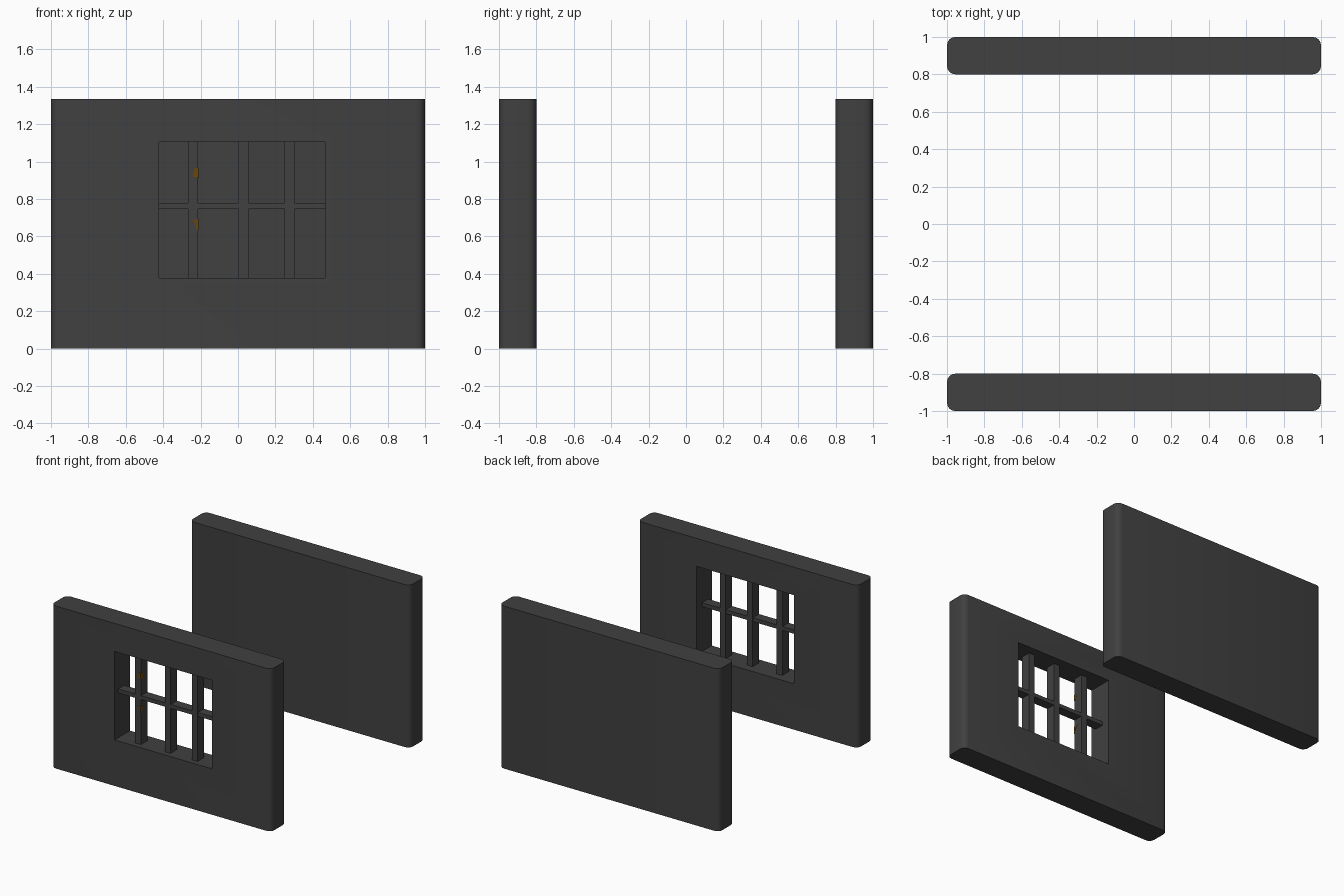
import bpy, bmesh, math
from mathutils import Vector

if "Cube" in bpy.data.objects:
    bpy.data.objects.remove(bpy.data.objects["Cube"])


def material(name, rgb):
    m = bpy.data.materials.new(name)
    m.diffuse_color = (*rgb, 1)
    m.use_nodes = True
    m.node_tree.nodes["Principled BSDF"].inputs["Base Color"].default_value = m.diffuse_color
    return m


STONE = material("dark grey", (0.052, 0.052, 0.052))
RUST = material("rust ochre", (0.14, 0.062, 0.002))


def finish(name, bm, mat):
    bmesh.ops.recalc_face_normals(bm, faces=bm.faces)
    me = bpy.data.meshes.new(name)
    bm.to_mesh(me)
    bm.free()
    me.materials.append(mat)
    ob = bpy.data.objects.new(name, me)
    bpy.context.collection.objects.link(ob)
    return ob


def box(name, lo, hi, mat=STONE, round_r=0):
    bm = bmesh.new()
    bmesh.ops.create_cube(bm, size=1)
    lo, hi = Vector(lo), Vector(hi)
    for v in bm.verts:
        v.co = Vector((lo[i] + (v.co[i] + 0.5) * (hi[i] - lo[i]) for i in range(3)))
    if round_r:
        # round only the upright corners
        up = [e for e in bm.edges if abs(e.verts[0].co.z - e.verts[1].co.z) > 0.1]
        bmesh.ops.bevel(bm, geom=up, offset=round_r, segments=4, profile=0.5, affect='EDGES')
    return finish(name, bm, mat)


def smooth(ob):
    bpy.ops.object.select_all(action='DESELECT')
    ob.select_set(True)
    bpy.context.view_layer.objects.active = ob
    bpy.ops.object.shade_smooth_by_angle(angle=math.radians(30))


H = 1.335
WX = (-0.422, 0.465)
WZ = (0.377, 1.105)

# Walls
back = box("back_wall", (-1, 0.8, 0), (1, 1, H), round_r=0.045)
front = box("front_wall", (-1, -1, 0), (1, -0.8, H), round_r=0.045)
smooth(back)

# Window opening
cutter = box("window_cutter", (WX[0], -1.1, WZ[0]), (WX[1], -0.7, WZ[1]))
cutter.hide_render = True
cutter.hide_set(True)
cut = front.modifiers.new("window", 'BOOLEAN')
cut.operation = 'DIFFERENCE'
cut.solver = 'EXACT'
cut.object = cutter
bpy.context.view_layer.objects.active = front
bpy.ops.object.modifier_apply(modifier=cut.name)
bpy.data.objects.remove(cutter)
smooth(front)

# Window bars
Y0, Y1 = -0.955, -0.87
for i, x in enumerate((-0.24, 0.029, 0.275)):
    box(f"upright_bar_{i + 1}", (x - 0.026, Y0, WZ[0] - 0.01), (x + 0.026, Y1, WZ[1] + 0.01))
box("cross_bar", (WX[0] - 0.01, Y0 + 0.003, 0.746), (WX[1] + 0.01, Y1 - 0.003, 0.778))

# Rust stains on the left bar: front face and the side next to it
UPPER = [(-0.243, 0.925), (-0.225, 0.913), (-0.214, 0.917), (-0.214, 0.965), (-0.232, 0.965)]
LOWER = [(-0.25, 0.69), (-0.228, 0.67), (-0.222, 0.635), (-0.214, 0.632), (-0.214, 0.695), (-0.235, 0.685)]


def stain(name, pts, move):
    bm = bmesh.new()
    face = bm.faces.new([bm.verts.new(move(u, z)) for u, z in pts])
    out = bmesh.ops.extrude_face_region(bm, geom=[face])
    step = move(0, 0, 0.002) - move(0, 0)
    for v in out["geom"]:
        if isinstance(v, bmesh.types.BMVert):
            v.co += step
    finish(name, bm, RUST)


for label, pts in (("upper", UPPER), ("lower", LOWER)):
    stain(f"{label}_rust_front", pts, lambda u, z, d=0: Vector((u, Y0 - d, z)))
    stain(f"{label}_rust_side", pts, lambda u, z, d=0: Vector((-0.214 + d, Y0 - 0.214 - u, z)))
